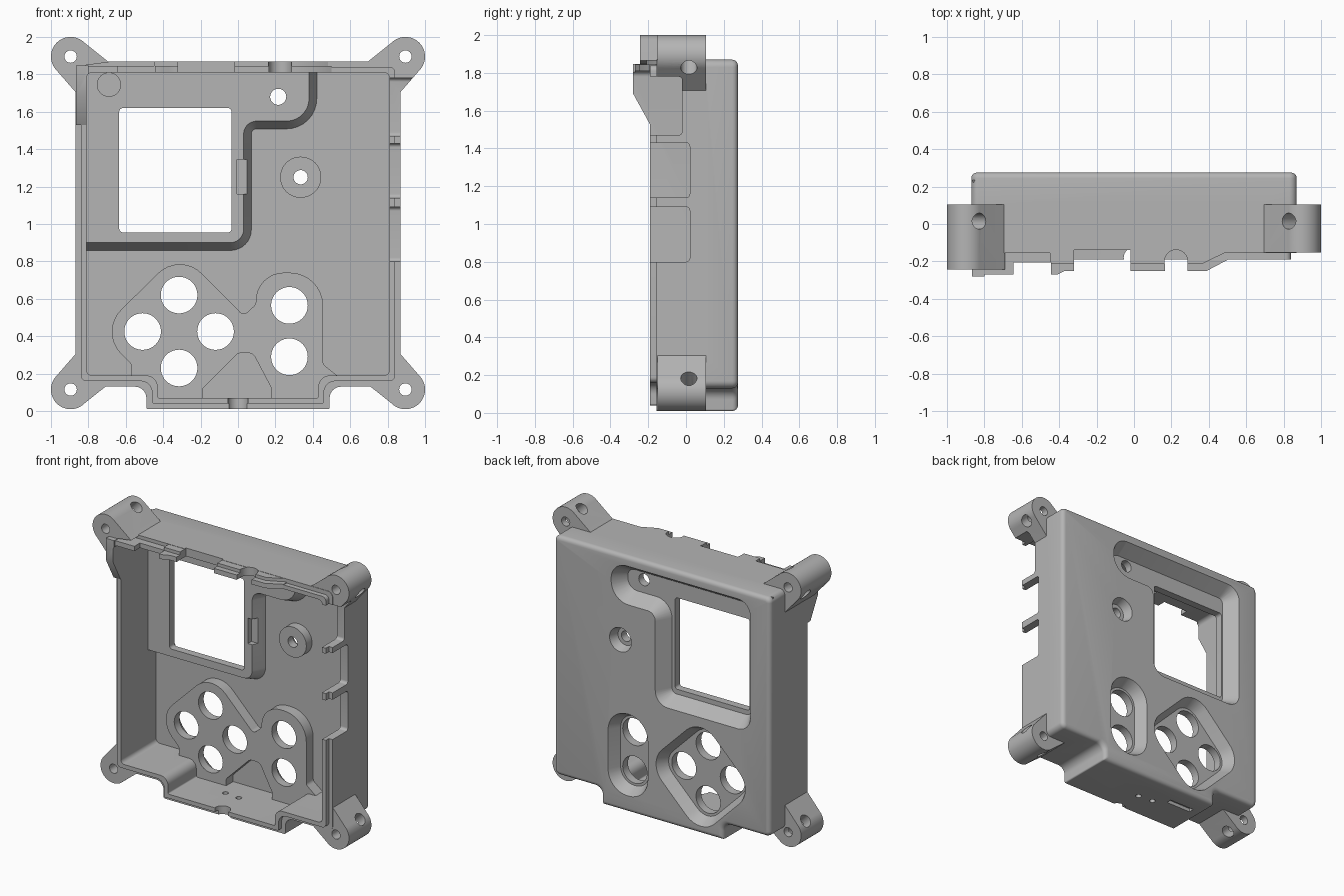
import bpy, bmesh
from math import sin, cos, tan, pi, radians
from mathutils import Vector

if "Cube" in bpy.data.objects:
    bpy.data.objects.remove(bpy.data.objects["Cube"])

grey = bpy.data.materials.new("grey plastic")
grey.use_nodes = True
grey.diffuse_color = (0.46, 0.46, 0.46, 1)
grey.node_tree.nodes["Principled BSDF"].inputs["Base Color"].default_value = grey.diffuse_color


def finish(bm, name):
    bmesh.ops.recalc_face_normals(bm, faces=bm.faces[:])
    mesh = bpy.data.meshes.new(name)
    bm.to_mesh(mesh)
    bm.free()
    mesh.materials.append(grey)
    ob = bpy.data.objects.new(name, mesh)
    bpy.context.scene.collection.objects.link(ob)
    return ob


def place(u, v, d, axis):
    return {"x": (d, u, v), "y": (u, d, v), "z": (u, v, d)}[axis]


def loft(layers, axis="y", name="tool"):
    """Solid through (polygon, depth) layers with equal point counts."""
    bm = bmesh.new()
    rings = [[bm.verts.new(place(p[0], p[1], d, axis)) for p in poly] for poly, d in layers]
    n = len(rings[0])
    for a, b in zip(rings, rings[1:]):
        for i in range(n):
            j = (i + 1) % n
            bm.faces.new((a[i], a[j], b[j], b[i]))
    bm.faces.new(rings[0])
    bm.faces.new(rings[-1])
    return finish(bm, name)


def prism(poly, a, b, axis="y"):
    return loft([(poly, a), (poly, b)], axis)


def box(x0, x1, y0, y1, z0, z1):
    return prism([(x0, z0), (x1, z0), (x1, z1), (x0, z1)], y0, y1)


def cyl(center, r, depth, axis=(0, 1, 0), r2=None):
    bm = bmesh.new()
    bmesh.ops.create_cone(bm, cap_ends=True, segments=40, radius1=r,
                          radius2=r if r2 is None else r2, depth=depth)
    bm.transform(Vector(axis).to_track_quat("Z", "Y").to_matrix().to_4x4())
    bmesh.ops.translate(bm, verts=bm.verts[:], vec=center)
    return finish(bm, "tool")


def inset(pts, d):
    """Mitred inward offset of a counter-clockwise polygon."""
    out = []
    for i, p in enumerate(pts):
        p = Vector(p)
        e1 = (p - Vector(pts[i - 1])).normalized()
        e2 = (Vector(pts[(i + 1) % len(pts)]) - p).normalized()
        n1, n2 = Vector((-e1.y, e1.x)), Vector((-e2.y, e2.x))
        out.append(p + (n1 + n2) * d / (1 + n1.dot(n2)))
    return out


def rounded(pts, radii, seg=8):
    """Replace polygon corners with arcs; radii is one number or one per corner."""
    out = []
    for i, p in enumerate(pts):
        r = radii if isinstance(radii, (int, float)) else radii[i]
        p = Vector(p)
        a = (Vector(pts[i - 1]) - p).normalized()
        b = (Vector(pts[(i + 1) % len(pts)]) - p).normalized()
        if r == 0:
            out.append(p)
            continue
        th = a.angle(b)
        t, phi = r / tan(th / 2), pi - th
        c = p + (a + b).normalized() * r / sin(th / 2)
        s, e = p + a * t - c, p + b * t - c
        for k in range(seg + 1):
            f = k / seg
            out.append(c + (s * sin((1 - f) * phi) + e * sin(f * phi)) / sin(phi))
    return out


def volume(mesh):
    bm = bmesh.new()
    bm.from_mesh(mesh)
    v = bm.calc_volume()
    bm.free()
    return v


def combine(op, *tools):
    """Boolean each tool into the shell, keeping the first solver with a sound volume."""
    sign = 1 if op == "UNION" else -1
    for tool in tools:
        before, limit = volume(shell.data), volume(tool.data) + 1e-4
        mod = shell.modifiers.new("combine", "BOOLEAN")
        mod.operation, mod.object = op, tool
        for solver in ("EXACT", "MANIFOLD", "FLOAT"):
            mod.solver = solver
            graph = bpy.context.evaluated_depsgraph_get()
            mesh = bpy.data.meshes.new_from_object(shell.evaluated_get(graph))
            gain = sign * (volume(mesh) - before)
            if len(mesh.polygons) and 1e-7 < gain < limit:
                shell.data = mesh
                break
        shell.modifiers.remove(mod)
        bpy.data.objects.remove(tool)


def add(*tools):
    combine("UNION", *tools)


def cut(*tools):
    combine("DIFFERENCE", *tools)


# Case outline with the bottom tab
base = [(-.87, .13), (-.49, .13), (-.49, .01), (.49, .01),
        (.49, .13), (.87, .13), (.87, 1.87), (-.87, 1.87)]


def outline(d, r):
    return rounded(inset(base, d), [r, .06, .01, .01, .06, r, r, r])


# Outer body with a rounded back edge
layers = [(outline(0, .04), -.155)]
for k in range(5):
    a = k * pi / 8
    d = .03 * (1 - cos(a))
    layers.append((outline(d, .04 - d), .245 + .03 * sin(a)))
shell = loft(layers, name="case_shell")

# Stepped rim, raised top edge and left side flap
add(prism(outline(.03, .03), -.19, -.1),
    prism([(-.838, -.09), (-.838, -.27), (-.41, -.27), (-.37, -.25),
           (.39, -.25), (.5, -.192), (.5, -.09)], 1.8, 1.845, "z"),
    prism([(-.45, -.08), (-.45, -.21), (.37, -.21), (.48, -.157), (.48, -.08)], 1.835, 1.868, "z"),
    prism([(-.07, 1.848), (-.28, 1.848), (-.28, 1.69), (-.192, 1.53), (-.07, 1.53)], -.867, -.8, "x"))

# Corner lugs
corners = [(sx, sz) for sx in (-1, 1) for sz in (-1, 1)]
for sx, sz in corners:
    local = [(.895 + .105 * cos(radians(t)), .89 + .105 * sin(radians(t)))
             for t in range(-45, 136, 6)]
    local += [(.69, .86), (.84, .84), (.86, .69)]
    front = -.243 if (sx, sz) == (-1, 1) else -.152
    add(prism([(sx * x, 1.005 + sz * z) for x, z in local], front, .105))

# Hollow interior, open at the front
cut(prism(outline(.06, .03), -.6, .215))

# Raised screen bed inside
bed = rounded([(-.865, .85), (.08, .85), (.08, 1.5), (.43, 1.5), (.43, 1.865), (-.865, 1.865)],
              [0, .12, .02, .17, 0, 0])
add(loft([(bed, .235), (inset(bed, .05), .12)]))

# Raised button bed inside
add(prism(rounded([(-.57, .16), (-.45, .16), (-.45, .05), (-.19, .05), (-.19, .12), (0, .31),
                   (.08, .31), (.18, .12), (.18, .05), (.45, .05), (.45, .16), (.53, .16),
                   (.53, .19), (.455, .25), (.455, .74), (.095, .74), (.095, .57), (.03, .51),
                   (-.31, .853), (-.743, .425), (-.57, .25)],
                  [0, 0, 0, 0, .02, .04, .04, .03, 0, 0, 0, 0,
                   0, .03, .178, .15, .03, .03, .165, .165, .03]), .135, .235))

# Screw boss and locating post
add(cyl((.335, .19, 1.25), .11, .08), cyl((-.69, .13, 1.745), .065, .05))


def pocket(poly, depth, slope):
    """Sloped recess in the back face."""
    run = slope / depth
    cut(loft([(inset(poly, slope), .275 - depth), (inset(poly, -.05 * run), .325)]))


# Recesses on the back for screen, direction buttons and action buttons
pocket(rounded([(-.71, .855), (.055, .855), (.055, 1.52), (.41, 1.52), (.41, 1.8), (-.71, 1.8)],
               [.1, .1, .06, .14, .12, .1]), .1, .065)
pocket(rounded([(-.31, 0), (.115, .425), (-.31, .85), (-.735, .425)], .16), .08, .045)
pocket(rounded([(.115, .13), (.435, .13), (.435, .725), (.115, .725)], .155), .08, .045)

# Screen window and button holes
cut(prism(rounded([(-.635, .955), (-.035, .955), (-.035, 1.62), (-.635, 1.62)], .02), -.1, .4))
for x, z in [(-.315, .62), (-.51, .425), (-.12, .425), (-.315, .23), (.275, .565), (.275, .29)]:
    cut(cyl((x, .2, z), .098, .3))

# Small light hole, countersunk screw hole and latch notch
cut(cyl((.215, .2, 1.68), .043, .3),
    cyl((.335, .2, 1.25), .038, .4),
    cyl((.335, .26, 1.25), .065, .1, r2=.1),
    box(-.005, .09, 0, .16, 1.16, 1.345))

# Side openings on the right wall, leaving two ribs
for z0, z1, depth in [(1.47, 1.78, -.02), (1.14, 1.43, .02), (.8, 1.09, .02)]:
    cut(prism(rounded([(-.5, z0), (depth, z0), (depth, z1), (-.5, z1)], [0, .02, .02, 0]),
              .79, 1.05, "x"))

# Connector notches in the top and bottom rims
cut(box(-.32, -.02, -.5, -.14, 1.79, 1.9),
    box(-.645, -.445, -.5, -.207, 1.79, 1.9),
    cyl((.225, -.2, 1.85), .062, .14, (0, 0, 1)),
    box(.165, .285, -.5, -.205, 1.785, 1.9),
    cyl((0, -.18, .05), .055, .14, (0, 0, 1)))

# Holes and shallow slot in the bottom tab
cut(cyl((-.015, .03, .05), .02, .16, (0, 0, 1)),
    cyl((-.13, .04, .05), .02, .16, (0, 0, 1)),
    box(-.42, -.22, .09, .13, -.05, .035))

# Lug holes: screw hole from the front and diagonal strap hole
for sx, sz in corners:
    c = 1.005 + sz * .89
    cut(cyl((sx * .895, 0, c), .033, .8),
        cyl((sx * .9, .015, c + sz * .005), .043, .5, (sx, 0, -sz)))

# Smooth curves, keep edges crisp
bpy.ops.object.select_all(action="DESELECT")
shell.select_set(True)
bpy.context.view_layer.objects.active = shell
bpy.ops.object.shade_smooth_by_angle(angle=radians(30))
